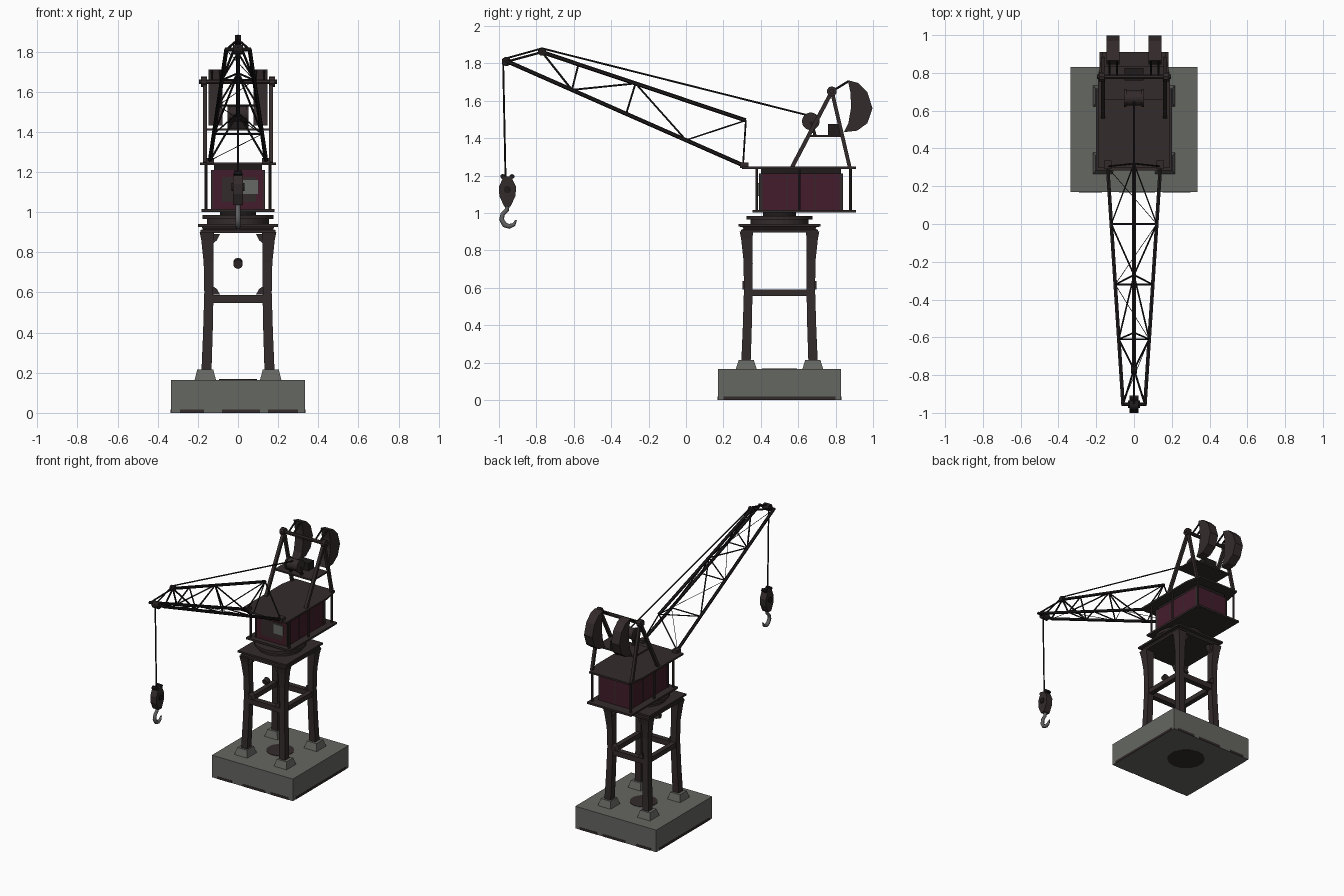
import bpy, bmesh, math
from mathutils import Vector

old = bpy.data.objects.get("Cube")
if old:
    bpy.data.objects.remove(old)


def material(name, r, g, b):
    m = bpy.data.materials.new(name)
    m.use_nodes = True
    m.diffuse_color = (r, g, b, 1)
    bsdf = m.node_tree.nodes["Principled BSDF"]
    bsdf.inputs["Base Color"].default_value = (r, g, b, 1)
    bsdf.inputs["Roughness"].default_value = 0.8
    return m


concrete = material("concrete", .13, .135, .12)
iron = material("brown_iron", .034, .024, .024)
maroon = material("maroon_paint", .055, .012, .024)
black = material("black_steel", .014, .011, .011)
steel = material("grey_steel", .12, .12, .12)
glass = material("window_grey", .13, .14, .13)


def finish(name, bm, mat):
    bmesh.ops.recalc_face_normals(bm, faces=bm.faces)
    me = bpy.data.meshes.new(name)
    bm.to_mesh(me)
    bm.free()
    me.materials.append(mat)
    ob = bpy.data.objects.new(name, me)
    bpy.context.collection.objects.link(ob)
    return ob


def loft(name, rings, mat):
    """Skin rings of points, all with the same count, and cap both ends."""
    bm = bmesh.new()
    loops = [[bm.verts.new(p) for p in ring] for ring in rings]
    n = len(loops[0])
    for a, b in zip(loops, loops[1:]):
        for i in range(n):
            j = (i + 1) % n
            bm.faces.new((a[i], a[j], b[j], b[i]))
    bm.faces.new(loops[0])
    bm.faces.new(loops[-1])
    return finish(name, bm, mat)


def stack(name, levels, mat):
    """Rectangles (cx, cy, z, half x, half y) skinned upward."""
    corners = ((-1, -1), (1, -1), (1, 1), (-1, 1))
    return loft(name, [[(cx + a * hx, cy + b * hy, z) for a, b in corners]
                       for cx, cy, z, hx, hy in levels], mat)


def box(name, x, y, z, mat):
    c = ((x[0] + x[1]) / 2, (y[0] + y[1]) / 2)
    h = ((x[1] - x[0]) / 2, (y[1] - y[0]) / 2)
    return stack(name, [(*c, z[0], *h), (*c, z[1], *h)], mat)


def prism(name, profile, x0, x1, mat):
    """Side profile of (y, z) points pushed along x."""
    return loft(name, [[(x, y, z) for y, z in profile] for x in (x0, x1)], mat)


def bar(name, p, q, r, mat, sides=6):
    p, q = Vector(p), Vector(q)
    rot = (q - p).to_track_quat('Z', 'Y')
    ring = [rot @ Vector((r * math.cos(t), r * math.sin(t), 0))
            for t in (math.tau * (i + .5) / sides for i in range(sides))]
    return loft(name, [[p + v for v in ring], [q + v for v in ring]], mat)


def lerp(p, q, t):
    return tuple(Vector(p).lerp(Vector(q), t))


MID = .5
SIDES = ((-1, "right"), (1, "left"))

# Concrete base with stains
box("base", (-.335, .335), (.17, .83), (0, .165), concrete)
bar("top_stain", (0, MID, .164), (0, MID, .168), .095, iron, 20)
bar("bottom_stain", (0, MID + .06, -.001), (0, MID + .06, .002), .13, iron, 14)
for k, (a, b) in enumerate(((-.29, -.17), (-.08, .11), (.15, .3))):
    box(f"front_stain_{k}", (a, b), (.168, .172), (0, .018), iron)
    box(f"back_stain_{k}", (a, b), (.828, .832), (0, .018), iron)
for s, side in SIDES:
    box(f"{side}_stain", (s * .335 - .002, s * .335 + .002), (.2, .8), (0, .018), iron)

# Tower legs, feet and top brackets
for s, side in SIDES:
    for f, end in ((-1, "front"), (1, "back")):
        x, y = s * .163, MID + f * .178
        stack(f"{end}_{side}_foot", [(x, y, .165, .053, .056), (x, y, .215, .04, .04)], concrete)
        bow = [(.21, .157, .025), (.4, .15, .024), (.6, .145, .023),
               (.75, .147, .024), (.86, .153, .03), (.9, .155, .036)]
        stack(f"{end}_{side}_leg",
              [(s * d, MID + f * (d + .022), z, w, w) for z, d, w in bow], iron)
        yy = (y - .02, y + .02)
        for z, drop in ((.59, .045), (.89, -.05)):
            prism_pts = [(s * .13, z), (s * .09, z), (s * .105, z + drop * .6), (s * .13, z + drop)]
            loft(f"{end}_{side}_bracket", [[(px, v, pz) for px, pz in prism_pts] for v in yy], iron)

# Tower cross beams
for s, side in SIDES:
    y = MID + s * .167
    box(f"cross_beam_{side}_y", (-.13, .13), (y - .02, y + .02), (.548, .588), iron)
    x = s * .145
    box(f"cross_beam_{side}_x", (x - .018, x + .018), (.345, .655), (.555, .59), iron)
bar("tower_lamp", (0, .32, .74), (0, .35, .75), .024, iron, 10)

# Tower cap and turntable
stack("tower_cap", [(0, MID, z, w, w + .018) for z, w in
                    ((.895, .187), (.91, .187), (.915, .175), (.925, .18), (.927, .2), (.94, .2))], iron)
bar("turntable_lower", (0, MID, .94), (0, MID, .965), .155, iron, 32)
bar("turntable_upper", (0, MID, .965), (0, MID, .985), .178, iron, 32)
bar("pivot", (0, MID, .98), (0, MID, 1.005), .09, black, 20)

# Cabin
box("cabin_floor", (-.183, .183), (.355, .91), (1.002, 1.016), iron)
box("cabin_body", (-.13, .13), (.393, .837), (1.015, 1.21), maroon)
box("cabin_top_frame", (-.12, .12), (.4, .83), (1.21, 1.236), black)
outline = ((-.19, .3), (.19, .3), (.19, .79), (.165, .91), (-.165, .91), (-.19, .79))
loft("roof", [[(x, y, z) for x, y in outline] for z in (1.235, 1.248)], iron)
for s, side in SIDES:
    for y in (.378, .605, .88):
        bar(f"{side}_roof_post", (s * .16, y, 1.01), (s * .16, y, 1.24), .008, iron, 8)
    for y in (.4, .83):
        box(f"{side}_corner_strip", (s * .129 - .005, s * .129 + .005),
            (y - .01, y + .01), (1.015, 1.21), iron)
    for y in (.54, .69):
        box(f"{side}_panel_seam", (s * .13 - .002, s * .13 + .002),
            (y - .003, y + .003), (1.02, 1.21), iron)
box("front_panel", (-.08, .09), (.389, .394), (1.05, 1.175), iron)
box("front_window", (.025, .1), (.386, .392), (1.09, 1.16), glass)
box("back_seam", (-.004, .004), (.835, .84), (1.02, 1.21), iron)

# Rear frame, winch and counterweights
APEX_Y, APEX_Z = .78, 1.65
weight = ((.865, 1.71), (.92, 1.695), (.97, 1.645), (.997, 1.56), (.97, 1.48),
          (.915, 1.44), (.845, 1.432), (.868, 1.48), (.882, 1.56), (.88, 1.64))
for s, side in SIDES:
    top = (s * .165, APEX_Y, APEX_Z)
    bar(f"{side}_front_strut", (s * .165, .567, 1.245), top, .015, iron, 4)
    bar(f"{side}_back_strut", (s * .165, .875, 1.245), top, .014, iron, 4)
    bar(f"{side}_apex_wheel", (s * .155, APEX_Y, APEX_Z), (s * .185, APEX_Y, APEX_Z), .027, iron, 10)
    prism(f"{side}_counterweight", weight, s * .078, s * .146, iron)
    for x in (.09, .13):
        bar(f"{side}_weight_arm", (s * x, APEX_Y, APEX_Z), (s * x, .87, 1.705), .006, black)
bar("apex_beam", (-.195, APEX_Y, APEX_Z), (.195, APEX_Y, APEX_Z), .013, iron, 8)
box("winch_platform", (-.158, .158), (.66, .835), (1.407, 1.418), iron)
box("motor", (-.05, .05), (.76, .825), (1.418, 1.475), black)
bar("winch_drum", (-.04, .667, 1.49), (.04, .667, 1.49), .04, iron, 20)
for s, side in SIDES:
    bar(f"{side}_drum_flange", (s * .04, .667, 1.49), (s * .052, .667, 1.49), .047, iron, 20)
    bar(f"{side}_drum_stand", (s * .045, .69, 1.415), (s * .045, .667, 1.49), .012, black, 4)

# Boom with two lower chords and one upper chord
heel, tip = (.14, .305, 1.255), (.058, -.955, 1.81)
crown, upper_heel = (0, -.77, 1.86), (0, .32, 1.495)


def low(y, s):
    x, y, z = lerp(heel, tip, (heel[1] - y) / (heel[1] - tip[1]))
    return (s * x, y, z)


def high(y):
    return lerp(upper_heel, crown, (upper_heel[1] - y) / (upper_heel[1] - crown[1]))


bar("upper_chord", upper_heel, crown, .011, black)
for s, side in SIDES:
    bar(f"{side}_lower_chord", low(heel[1], s), low(tip[1], s), .011, black)
    box(f"{side}_heel_hinge", (s * .14 - .02, s * .14 + .02), (.29, .335), (1.24, 1.27), iron)
    bar(f"{side}_crown_tie", low(tip[1], s), crown, .006, black)
    for a, b, r in ((-.61, -.77, .006), (-.61, -.575, .005), (-.61, -.27, .005),
                    (-.32, -.27, .005), (0, -.27, .005), (0, .32, .004), (.305, .32, .005)):
        bar(f"{side}_web", low(a, s), high(b), r, black)
for y in (0, -.32, -.61):
    bar("cross_tie", low(y, -1), low(y, 1), .005, black)
for a, b, s in ((.3, 0, -1), (0, -.32, 1), (-.32, -.61, -1), (-.61, -.95, 1)):
    bar("floor_brace", low(a, s), low(b, -s), .002, black)

# Tip sheaves and ropes
bar("tip_axle", (-.065, -.955, 1.81), (.065, -.955, 1.81), .01, black, 8)
bar("tip_sheave", (-.025, -.96, 1.81), (.025, -.96, 1.81), .025, black, 14)
bar("crown_sheave", (-.015, -.77, 1.862), (.015, -.77, 1.862), .021, black, 14)
rope = ((0, -.965, 1.19), (0, -.978, 1.822), (0, -.77, 1.88), (0, .66, 1.52))
for p, q in zip(rope, rope[1:]):
    bar("hoist_rope", p, q, .005, black)

# Hook block and hook
block = ((-.975, 1.195), (-.935, 1.195), (-.908, 1.14), (-.912, 1.09),
         (-.938, 1.035), (-.972, 1.035), (-.998, 1.09), (-1, 1.14))
prism("hook_block", block, -.025, .025, iron)
bar("block_axle", (-.032, -.955, 1.125), (.032, -.955, 1.125), .02, black, 12)
for y in (-.98, -.93):
    bar("block_knob", (-.02, y, 1.195), (.02, y, 1.195), .013, black, 10)
curve = bpy.data.curves.new("hook", 'CURVE')
curve.dimensions = '3D'
curve.bevel_depth = .012
curve.bevel_resolution = 2
curve.use_fill_caps = True
path = ((-.955, 1.04, 1), (-.958, 1.015, 1), (-.98, .995, 1), (-.986, .965, 1.1),
        (-.97, .937, 1.2), (-.945, .928, 1.1), (-.92, .938, .8), (-.908, .962, .4))
spline = curve.splines.new('POLY')
spline.points.add(len(path) - 1)
for pt, (y, z, r) in zip(spline.points, path):
    pt.co = (0, y, z, 1)
    pt.radius = r
curve.materials.append(steel)
hook = bpy.data.objects.new("hook", curve)
bpy.context.collection.objects.link(hook)
